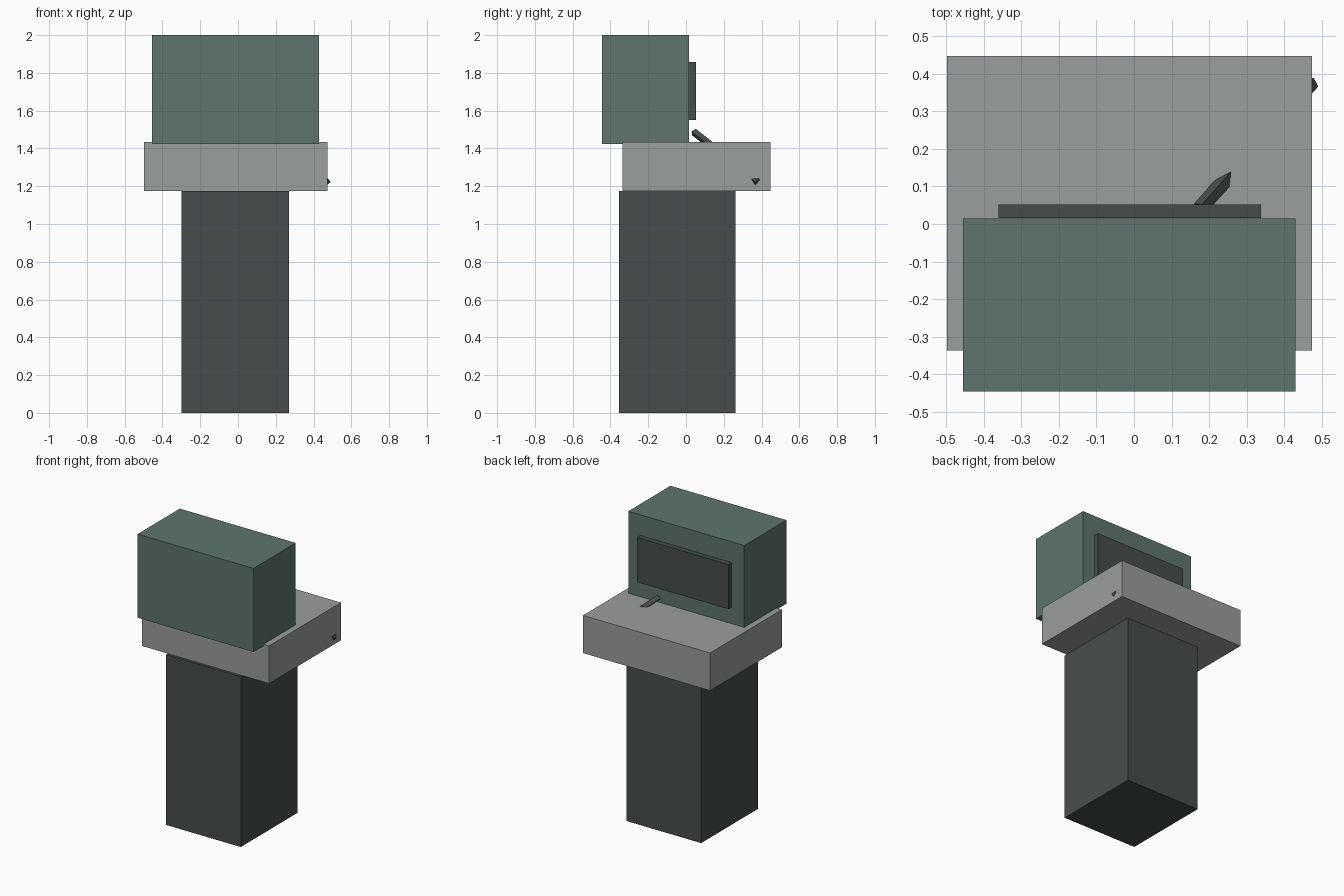
import bpy
from mathutils import Matrix, Vector

cube = bpy.data.objects.get("Cube")
if cube:
    bpy.data.objects.remove(cube, do_unlink=True)


def make_material(name, rgb):
    mat = bpy.data.materials.new(name)
    color = (*rgb, 1)
    mat.diffuse_color = color
    mat.use_nodes = True
    mat.node_tree.nodes["Principled BSDF"].inputs["Base Color"].default_value = color
    return mat


def box(name, low, high, mat):
    low, high = Vector(low), Vector(high)
    bpy.ops.mesh.primitive_cube_add(size=1)
    obj = bpy.context.object
    obj.name = name
    size = high - low
    obj.data.transform(Matrix.Translation((low + high) / 2) @ Matrix.Diagonal((*size, 1)))
    obj.data.materials.append(mat)
    return obj


def rod(name, start, end, side_hint, width, mat):
    # Square bar between two points, rolled so one face points along side_hint
    start, end = Vector(start), Vector(end)
    axis = (end - start).normalized()
    side = Vector(side_hint)
    side = (side - axis * side.dot(axis)).normalized()
    other = axis.cross(side)
    half = width / 2
    obj = box(name, (-half, -half, 0), (half, half, (end - start).length), mat)
    turn = Matrix((side, other, axis)).transposed().to_4x4()
    obj.data.transform(Matrix.Translation(start) @ turn)
    return obj


charcoal = make_material("charcoal", (0.061, 0.076, 0.074))
grey = make_material("stone grey", (0.323, 0.342, 0.332))
green = make_material("muted green", (0.112, 0.178, 0.153))

# Stand and console
box("pedestal", (-0.30, -0.355, 0), (0.27, 0.263, 1.175), charcoal)
box("console_slab", (-0.497, -0.336, 1.175), (0.473, 0.447, 1.435), grey)

# Display housing with its raised screen
box("display_housing", (-0.455, -0.445, 1.423), (0.43, 0.015, 2), green)
box("screen", (-0.36, 0.016, 1.55), (0.338, 0.052, 1.858), charcoal)

# Slanted lever running through the slab and out of its left side
rod("lever", (0.176, 0.042, 1.487), (0.474, 0.378, 1.22), (0.71, -0.08, 0.69), 0.029, charcoal)
